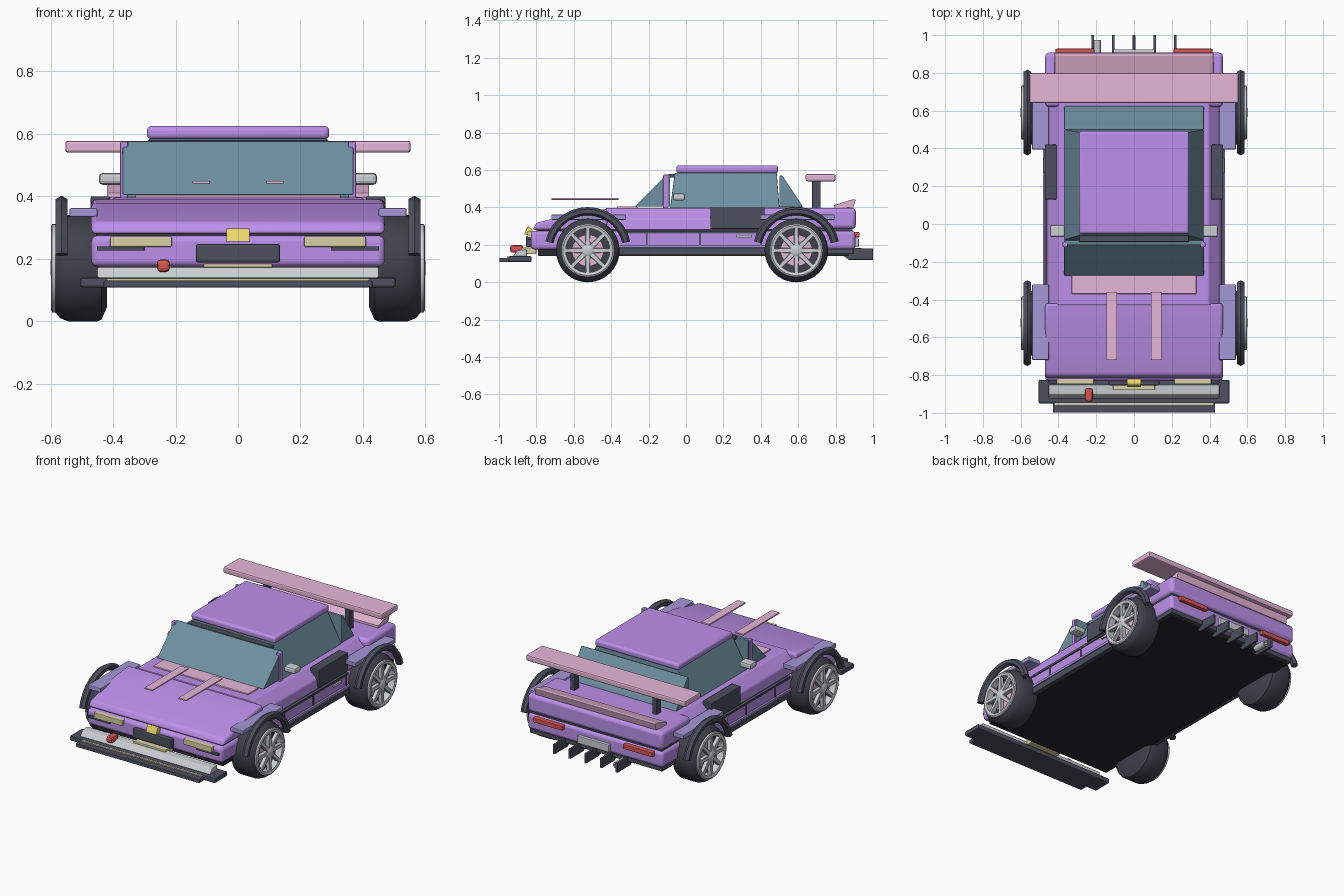
import bpy, bmesh, math
from mathutils import Vector, Matrix

if "Cube" in bpy.data.objects:
    bpy.data.objects.remove(bpy.data.objects["Cube"])


def mat(name, r, g, b):
    m = bpy.data.materials.new(name)
    m.diffuse_color = (r, g, b, 1)
    m.use_nodes = True
    m.node_tree.nodes["Principled BSDF"].inputs["Base Color"].default_value = m.diffuse_color
    return m


PURPLE = mat("purple", .51, .28, .83)
LAVENDER = mat("lavender", .37, .31, .67)
PINK = mat("pink", .79, .47, .69)
DARK = mat("dark", .075, .08, .115)
TYRE = mat("rubber", .05, .052, .07)
BELLY = mat("black", .02, .02, .03)
GLASS = mat("glass", .16, .28, .36)
SILVER = mat("silver", .6, .63, .66)
CREAM = mat("cream", .72, .65, .38)
YELLOW = mat("yellow", .85, .7, .15)
RED = mat("red", .72, .09, .09)


def finish(name, bm, material, bevel=0.0, segs=2, smooth=False):
    bmesh.ops.recalc_face_normals(bm, faces=bm.faces)
    me = bpy.data.meshes.new(name)
    bm.to_mesh(me)
    bm.free()
    ob = bpy.data.objects.new(name, me)
    bpy.context.collection.objects.link(ob)
    me.materials.append(material)
    if bevel:
        b = ob.modifiers.new("bevel", 'BEVEL')
        b.width, b.segments, b.limit_method = bevel, segs, 'ANGLE'
    if smooth:
        bpy.context.view_layer.objects.active = ob
        ob.select_set(True)
        bpy.ops.object.shade_smooth_by_angle(angle=math.radians(35))
        ob.select_set(False)
    return ob


def loft(name, a, b, material, **kw):
    """Solid between two matching outlines."""
    bm = bmesh.new()
    va = [bm.verts.new(p) for p in a]
    vb = [bm.verts.new(p) for p in b]
    n = len(a)
    bm.faces.new(va)
    bm.faces.new(vb)
    for i in range(n):
        j = (i + 1) % n
        bm.faces.new((va[i], va[j], vb[j], vb[i]))
    return finish(name, bm, material, **kw)


def box(name, x, y, z, material, bevel=0.004, **kw):
    outline = [(x[0], y[0]), (x[1], y[0]), (x[1], y[1]), (x[0], y[1])]
    return loft(name, [(*p, z[0]) for p in outline], [(*p, z[1]) for p in outline],
                material, bevel=bevel, **kw)


def prism(name, half, yz, material, x0=None, **kw):
    """Side outline (y, z) extruded across x."""
    lo = -half if x0 is None else x0
    return loft(name, [(lo, *p) for p in yz], [(half, *p) for p in yz], material, **kw)


def side_box(name, x, y, z, material, **kw):
    for s, tag in ((1, "right"), (-1, "left")):
        box(f"{name}_{tag}", sorted((s * x[0], s * x[1])), y, z, material, **kw)


def ring(name, centre, profile, material, a0=0, a1=360, steps=32):
    """Closed (x, radius) section turned about an x-parallel axis."""
    bm = bmesh.new()
    full = a1 - a0 == 360
    rows = []
    for i in range(steps if full else steps + 1):
        a = math.radians(a0 + (a1 - a0) * i / steps)
        rows.append([bm.verts.new((centre[0] + x, centre[1] + r * math.cos(a),
                                   centre[2] + r * math.sin(a))) for x, r in profile])
    n = len(profile)
    for i in range(steps):
        p, q = rows[i], rows[(i + 1) % len(rows)]
        for k in range(n):
            l = (k + 1) % n
            bm.faces.new((p[k], p[l], q[l], q[k]))
    if not full:
        bm.faces.new(rows[0])
        bm.faces.new(rows[-1])
    return finish(name, bm, material, smooth=True)


# Lower body, belly and bumper bands
box("lower_body", (-.47, .47), (-.83, .905), (.175, .275), PURPLE, bevel=.02, segs=3, smooth=True)
box("waist_seam", (-.455, .455), (-.80, .89), (.26, .295), DARK)
box("belly", (-.45, .45), (-.79, .87), (.14, .185), BELLY)
box("rear_valance", (-.46, .46), (.68, .895), (.15, .19), DARK)

# Hood, cabin base with leaning shoulders, rear deck
prism("hood", .47, [(-.82, .28), (-.42, .28), (-.42, .392), (-.55, .378), (-.80, .318)],
      PURPLE, bevel=.015, segs=3, smooth=True)
shoulder = [(-.465, .28), (.465, .28), (.455, .34), (.395, .397), (-.395, .397), (-.455, .34)]
loft("cabin_base", [(x, -.43, z) for x, z in shoulder], [(x, .66, z) for x, z in shoulder],
     PURPLE, bevel=.006)
box("rear_deck", (-.47, .47), (.62, .908), (.285, .398), PURPLE, bevel=.022, segs=3, smooth=True)
box("cowl", (-.33, .33), (-.37, -.26), (.385, .405), PINK)

# Greenhouse
for name, yz in (("windshield", [(-.275, .405), (-.085, .405), (-.085, .575), (-.105, .575)]),
                 ("rear_window", [(.50, .40), (.625, .40), (.615, .42), (.515, .57), (.50, .57)])):
    prism(name, .37, yz, GLASS, bevel=.004)
loft("side_windows", [(x, y, .395) for x, y in ((-.37, -.085), (.37, -.085), (.37, .50), (-.37, .50))],
     [(x, y, .585) for x, y in ((-.285, -.06), (.285, -.06), (.285, .485), (-.285, .485))],
     GLASS, bevel=.004)
box("roof", (-.292, .292), (-.052, .492), (.583, .625), PURPLE, bevel=.014, segs=3, smooth=True)
box("windshield_header", (-.29, .29), (-.095, -.05), (.56, .58), DARK)
side_box("front_pillar", (.352, .378), (-.122, -.095), (.39, .575), PURPLE)
side_box("mirror", (.365, .445), (-.07, -.005), (.437, .475), SILVER, bevel=.012)

# Hood stripes
side_box("hood_stripe", (.09, .146), (-.72, -.36), (.441, .450), PINK, bevel=.002)

# Body sides
side_box("side_intake", (.41, .472), (.13, .42), (.285, .40), DARK)
side_box("sill", (.43, .478), (-.37, .43), (.145, .185), DARK)
side_box("sill_trim", (.45, .482), (-.37, .43), (.185, .20), LAVENDER, bevel=.002)
side_box("upper_seam", (.45, .475), (-.36, .42), (.262, .275), DARK, bevel=0)
for i, y in enumerate((-.21, .075, .40)):
    side_box(f"door_seam_{i}", (.45, .474), (y - .005, y + .005), (.20, .27), DARK, bevel=0)
side_box("door_handle", (.46, .48), (.27, .35), (.238, .252), SILVER, bevel=.002)

# Front end
side_box("headlight", (.212, .41), (-.848, -.815), (.238, .272), CREAM)
side_box("corner_vent", (.30, .452), (-.845, -.80), (.226, .24), DARK, bevel=.002)
box("grille", (-.135, .135), (-.855, -.82), (.188, .248), DARK, bevel=.008)
prism("nose_lamp", .037, [(-.865, .255), (-.82, .255), (-.82, .28), (-.84, .298), (-.85, .295)],
      YELLOW, bevel=.003)
box("splitter", (-.505, .505), (-.95, -.825), (.108, .14), DARK, bevel=.008)
box("splitter_lip", (-.43, .43), (-.998, -.94), (.108, .13), DARK)
box("splitter_strip", (-.42, .42), (-.958, -.945), (.125, .137), CREAM, bevel=.001)
prism("bumper_bar", .452, [(-.925, .14), (-.85, .14), (-.85, .175), (-.90, .172)], SILVER, bevel=.005)
box("bumper_mount", (-.11, .11), (-.88, -.80), (.15, .185), CREAM)
box("tow_hook", (-.26, -.218), (-.94, -.87), (.158, .198), RED, bevel=.012)

# Rear end
prism("ducktail", .42, [(.79, .392), (.895, .40), (.907, .443), (.89, .443), (.79, .412)], PINK, bevel=.003)
side_box("tail_light", (.21, .415), (.895, .928), (.24, .268), RED)
box("rear_plate", (-.11, .11), (.895, .924), (.188, .235), SILVER)
for i in range(5):
    x = (i - 2) * .109
    prism(f"diffuser_fin_{i}", x + .007, [(.83, .15), (.87, .12), (1, .12), (1, .18), (.83, .185)],
          DARK, x0=x - .007, bevel=.002)
ring("exhaust", (-.195, 0, 0), [(0, 0)] * 0 or [(-.022, .01), (.022, .01), (.022, .02), (-.022, .02)],
     SILVER, steps=16).matrix_world = (Matrix.Translation((-.195, .93, .15))
                                       @ Matrix.Rotation(math.pi / 2, 4, 'Z')
                                       @ Matrix.Diagonal((2, 1, 1, 1)) @ Matrix.Translation((.195, 0, 0)))

# Rear wing
box("wing", (-.553, .553), (.64, .80), (.54, .578), PINK, bevel=.009)
side_box("wing_strut", (.27, .30), (.675, .72), (.385, .545), DARK)

# Wheels, arches and fender tops
for s, side in ((1, "right"), (-1, "left")):
    for y, end in ((-.525, "front"), (.59, "rear")):
        tag = f"{end}_{side}"
        c = (s * .505, y, .17)

        def turned(name, section, material, **kw):
            ring(f"{name}_{tag}", c, [(s * x, r) for x, r in section], material, **kw)

        turned("tyre", [(-.085, .06), (-.085, .125), (-.068, .165), (-.055, .17), (.04, .17),
                        (.065, .16), (.085, .135), (.085, .125), (.04, .12), (.04, .001), (-.085, .001)], TYRE)
        turned("rim", [(.05, .118), (.05, .142), (.09, .142), (.094, .134), (.09, .118)], SILVER)
        turned("brake_disc", [(.04, .001), (.04, .085), (.06, .085), (.06, .001)], PINK)
        turned("hub", [(.05, .001), (.05, .034), (.088, .034), (.096, .022), (.096, .001)], SILVER, steps=16)
        for k in range(8):
            rot = Matrix.Rotation(k * math.pi / 4, 3, 'X')
            pts = [(-.014, .02), (.014, .02), (.010, .128), (-.010, .128)]
            loft(f"spoke_{tag}_{k}",
                 *[[Vector(c) + rot @ Vector((s * dx, u, v)) for u, v in pts] for dx in (.065, .09)],
                 SILVER, bevel=.002, segs=1)
        arch = [(.06 + .022 * math.cos(math.radians(60 * k + 30)),
                 .21 + .022 * math.sin(math.radians(60 * k + 30))) for k in range(6)]
        turned("wheel_arch", arch, DARK, a0=12, a1=168, steps=14)
        box(f"fender_top_{tag}", sorted((s * .45, s * .54)), (y - .195, y + .205), (.334, .362), LAVENDER, bevel=.005)
